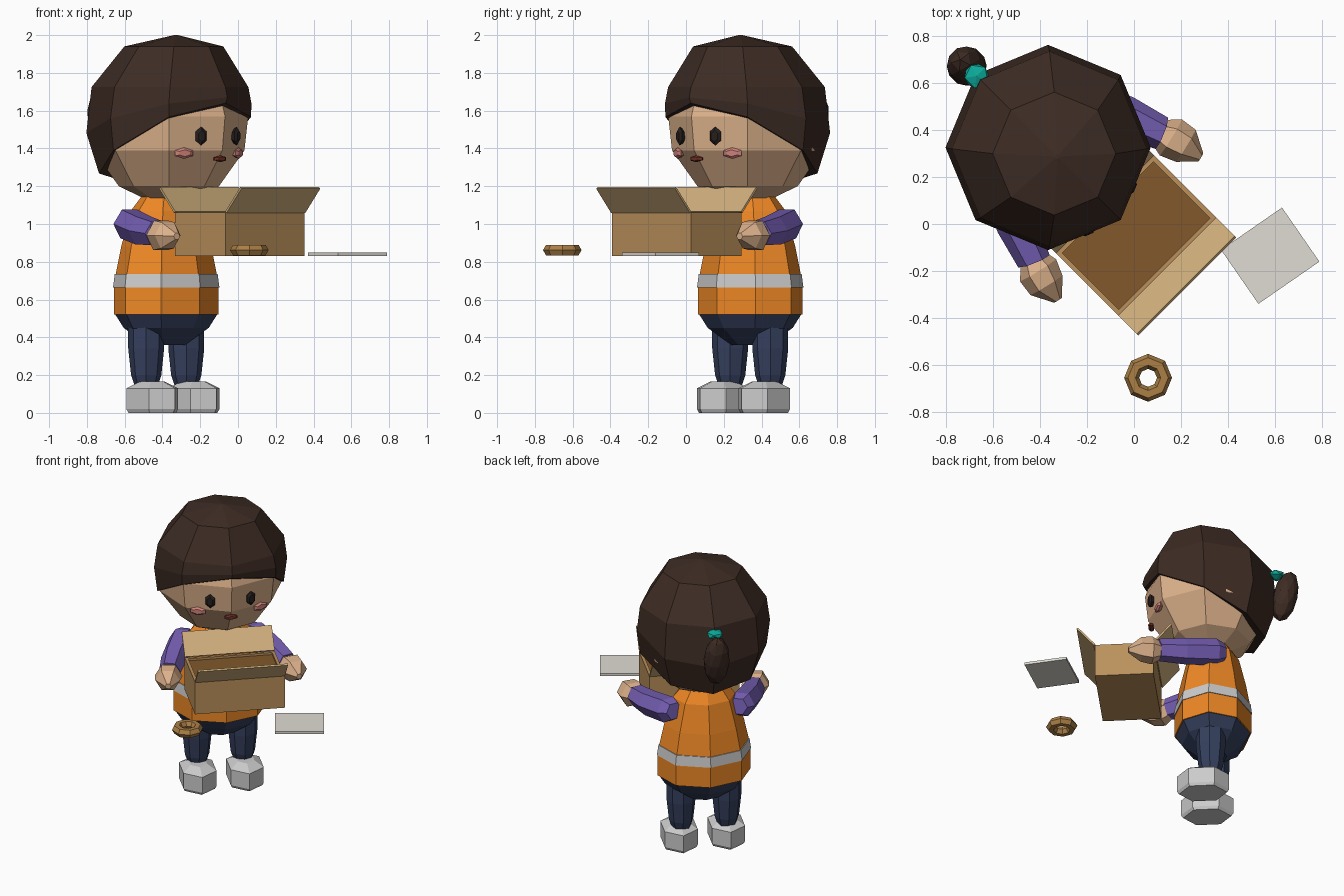
import bpy, bmesh, math
from mathutils import Matrix, Vector

if "Cube" in bpy.data.objects:
    bpy.data.objects.remove(bpy.data.objects["Cube"])

# The figure is modelled facing -y around its own axis, then turned 45 degrees
TURN = Matrix.Translation((-0.38, 0.34, 0)) @ Matrix.Rotation(math.radians(45), 4, 'Z')
I = Matrix.Identity(4)
MATS = {}
HAIR, SKIN, ORANGE, NAVY = '3f2f28', 'dcb08a', 'ee872a', '38425e'
PURPLE, TEAL, CARD, FLAP, INSIDE = '7660b4', '14a898', 'b98f5c', 'd0ae7c', '80592f'


def paint(ob, color):
    if not color:
        return
    if color not in MATS:
        m = bpy.data.materials.new('mat_' + color)
        rgb = [(int(color[i:i + 2], 16) / 255) ** 2.2 for i in (0, 2, 4)]
        m.diffuse_color = (*rgb, 1)
        m.use_nodes = True
        m.node_tree.nodes["Principled BSDF"].inputs["Base Color"].default_value = m.diffuse_color
        MATS[color] = m
    ob.data.materials.append(MATS[color])


def finish(name, bm, color, mat):
    bmesh.ops.recalc_face_normals(bm, faces=bm.faces)
    me = bpy.data.meshes.new(name)
    bm.to_mesh(me)
    bm.free()
    ob = bpy.data.objects.new(name, me)
    bpy.context.collection.objects.link(ob)
    ob.matrix_world = mat
    paint(ob, color)
    return ob


def loft(name, rings, color, mat=TURN):
    """Skin a list of equal rings and cap both ends."""
    bm = bmesh.new()
    vs = [[bm.verts.new(p) for p in r] for r in rings]
    n = len(vs[0])
    for a, b in zip(vs, vs[1:]):
        for i in range(n):
            j = (i + 1) % n
            bm.faces.new((a[i], a[j], b[j], b[i]))
    bm.faces.new(vs[0])
    bm.faces.new(vs[-1])
    return finish(name, bm, color, mat)


def ring(z, ru, rv, n=8, u=0, v=0):
    """Level ring with its first vertex at the front."""
    return [(u + ru * math.sin(2 * math.pi * i / n), v - rv * math.cos(2 * math.pi * i / n), z)
            for i in range(n)]


def tube(name, path, color, n=6):
    """Rings of given radius (u, v, z, r) square to the path."""
    pts = [Vector(p[:3]) for p in path]
    q = (pts[-1] - pts[0]).to_track_quat('Z', 'Y')
    rings = [[p + q @ Vector((s[3] * math.cos(2 * math.pi * i / n), s[3] * math.sin(2 * math.pi * i / n), 0))
              for i in range(n)] for p, s in zip(pts, path)]
    return loft(name, rings, color)


def box(name, size, loc, color, mat=TURN, rot=I):
    bm = bmesh.new()
    bmesh.ops.create_cube(bm, size=1)
    bm.transform(Matrix.Translation(loc) @ rot @ Matrix.Diagonal((*size, 1)))
    return finish(name, bm, color, mat)


def blob(name, radii, loc, color, yaw=0, sub=1, pitch=0):
    bm = bmesh.new()
    bmesh.ops.create_icosphere(bm, subdivisions=sub, radius=1)
    bm.transform(Matrix.Translation(loc) @ Matrix.Rotation(math.radians(yaw), 4, 'Z')
                 @ Matrix.Rotation(math.radians(pitch), 4, 'X') @ Matrix.Diagonal((*radii, 1)))
    return finish(name, bm, color, TURN)


def disc(name, ru, rz, loc, color, yaw=0, n=6):
    """Thin upright polygon for the facial features."""
    m = Matrix.Translation(loc) @ Matrix.Rotation(math.radians(yaw), 4, 'Z')
    prof = [(0.02, 0.75), (0, 1), (-0.012, 0.6)]
    rings = [[m @ Vector((k * ru * math.sin(2 * math.pi * i / n), y, k * rz * math.cos(2 * math.pi * i / n)))
              for i in range(n)] for y, k in prof]
    return loft(name, rings, color)


# Head
loft('face', [ring(z, r, r, v=-0.02) for z, r in
              ((1.12, 0.10), (1.20, 0.265), (1.39, 0.40), (1.57, 0.42), (1.7, 0.38))], SKIN)

# Hair cap: level crown rings, then a hairline that drops towards the back
tilt = [math.cos(i * math.pi / 4) for i in range(8)]
side = [(math.sin(i * math.pi / 4), -math.cos(i * math.pi / 4)) for i in range(8)]
edge_r = [0.425, 0.435, 0.415, 0.37, 0.36, 0.37, 0.415, 0.435]
mid = [(0.437 * s, 0.437 * c - 0.02, 1.56 + 0.11 * t) for (s, c), t in zip(side, tilt)]
edge = [(r * s, r * c - 0.02, 1.39 + 0.25 * t if t > -0.1 else 1.36 + 0.13 * t)
        for (s, c), t, r in zip(side, tilt, edge_r)]
loft('hair_cap', [ring(2.0, 0.01, 0.01, v=-0.074), ring(1.94, 0.262, 0.262, v=-0.057),
                  ring(1.725, 0.415, 0.415, v=-0.028), mid, edge], HAIR)
blob('ponytail', (0.085, 0.08, 0.185), (0, 0.47, 1.53), HAIR, pitch=-12, sub=2)
blob('hair_tie', (0.058, 0.058, 0.03), (0, 0.41, 1.69), TEAL)

# Facial features
for s in (-1, 1):
    disc('eye', 0.036, 0.05, (s * 0.134, -0.395, 1.465), '2a2422', yaw=s * 22)
    disc('cheek', 0.058, 0.03, (s * 0.205, -0.338, 1.375), 'cc8078', yaw=s * 24)
disc('mouth', 0.05, 0.018, (0, -0.405, 1.345), '74352c')

# Torso with vest, reflective band and hips
loft('vest', [ring(*r) for r in ((0.52, 0.305, 0.25), (0.66, 0.305, 0.25), (0.74, 0.293, 0.24),
                                 (0.88, 0.262, 0.215), (1.07, 0.205, 0.17), (1.16, 0.13, 0.11))], ORANGE)
loft('reflective_band', [ring(0.665, 0.309, 0.254), ring(0.735, 0.299, 0.246)], None)
loft('hips', [ring(0.525, 0.30, 0.245), ring(0.45, 0.25, 0.20), ring(0.36, 0.11, 0.09)], NAVY)

for s in (-1, 1):
    # Legs and shoes
    loft('leg', [ring(z, r, r, u=s * 0.15) for z, r in
                 ((0.14, 0.06), (0.20, 0.08), (0.34, 0.095), (0.48, 0.095))], NAVY)
    loft('shoe', [ring(z, 0.125 * k, 0.17 * k, 6, s * 0.155, -0.05) for z, k in
                  ((0, 0.92), (0.02, 1), (0.13, 1), (0.165, 0.5))], None)
    # Arms reaching forward round the box
    tube('sleeve', [(s * 0.21, 0.09, 1.01, 0.06), (s * 0.24, 0.04, 1.0, 0.088),
                    (s * 0.33, -0.16, 0.965, 0.085), (s * 0.385, -0.32, 0.95, 0.072)], PURPLE)
    tube('hand', [(s * 0.38, -0.30, 0.945, 0.055), (s * 0.40, -0.36, 0.94, 0.09),
                  (s * 0.42, -0.43, 0.94, 0.08), (s * 0.43, -0.51, 0.935, 0.02)], SKIN)
    # Box walls
    box('box_end', (0.02, 0.38, 0.23), (s * 0.285, -0.55, 0.945), CARD)
    box('box_wall', (0.55, 0.02, 0.23), (0, -0.55 + s * 0.18, 0.945), CARD)
    # Open flaps leaning outwards
    box('flap', (0.59, 0.012, 0.17), (0, -0.55 + s * 0.248, 1.127), FLAP,
        rot=Matrix.Rotation(math.radians(-s * 41), 4, 'X'))
box('box_bottom', (0.55, 0.34, 0.02), (0, -0.55, 0.84), CARD)
box('box_inside', (0.55, 0.34, 0.02), (0, -0.55, 1.035), INSIDE)

# Loose sheet pad and roll of tape
box('paper_pad', (0.316, 0.28, 0.018), (0.58, -0.135, 0.84), 'dedbd2', mat=I,
    rot=Matrix.Rotation(math.radians(34.7), 4, 'Z'))
bpy.ops.mesh.primitive_torus_add(major_segments=8, minor_segments=6, major_radius=0.07,
                                 minor_radius=0.032, location=(0.06, -0.655, 0.862))
bpy.context.object.name = 'tape_roll'
paint(bpy.context.object, 'ab7f48')
